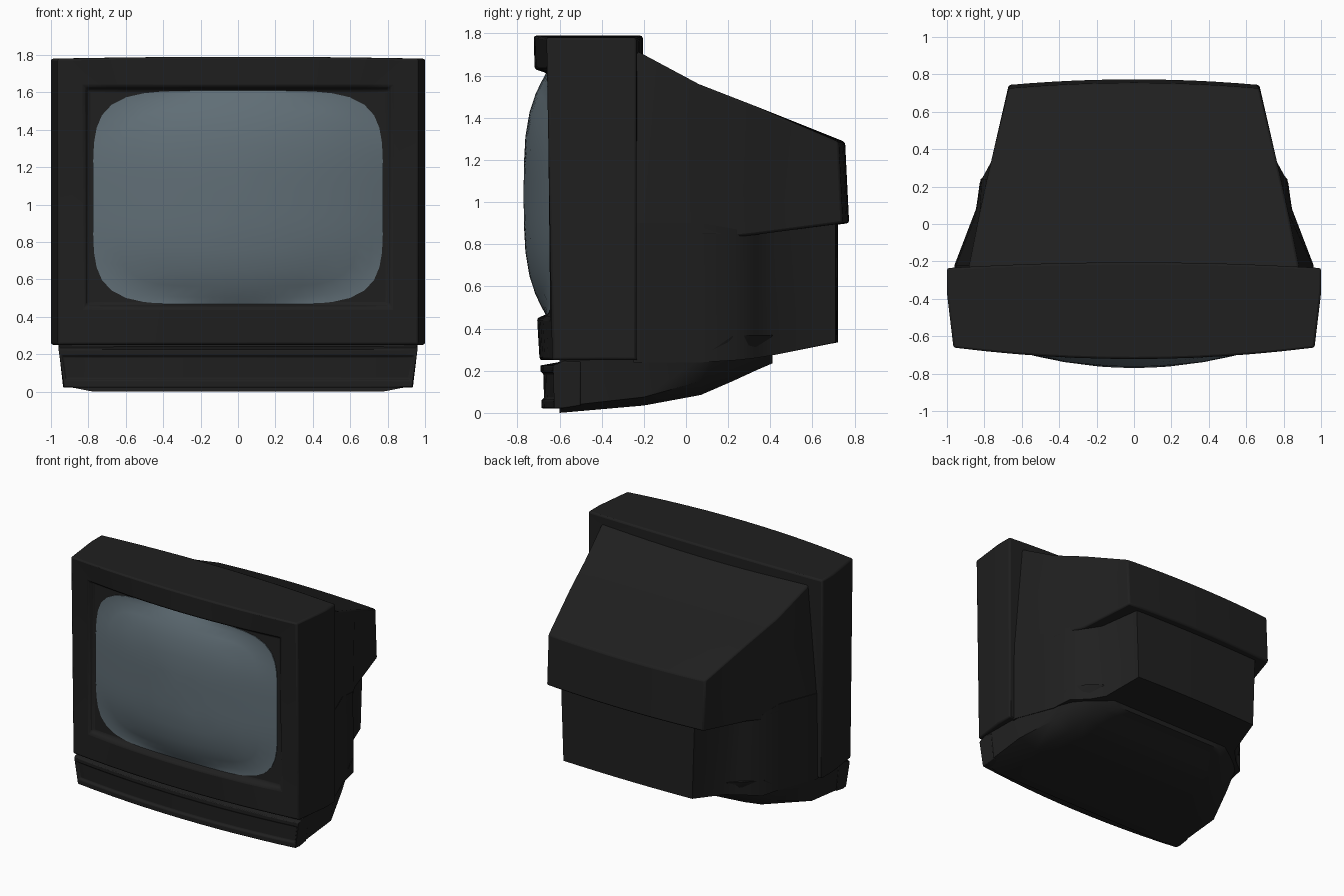
import bpy, bmesh, math

if "Cube" in bpy.data.objects:
    bpy.data.objects.remove(bpy.data.objects["Cube"])

N = 12  # segments across the width of every section


def material(name, rgb):
    m = bpy.data.materials.new(name)
    m.diffuse_color = (*rgb, 1)
    m.use_nodes = True
    m.node_tree.nodes["Principled BSDF"].inputs["Base Color"].default_value = m.diffuse_color
    return m


BLACK = material("black plastic", (0.014, 0.014, 0.014))
GLASS = material("blue grey glass", (0.118, 0.157, 0.182))


def finish(name, bm, mat, angle=30, bevel=0):
    bmesh.ops.recalc_face_normals(bm, faces=bm.faces)
    me = bpy.data.meshes.new(name)
    bm.to_mesh(me)
    bm.free()
    me.materials.append(mat)
    ob = bpy.data.objects.new(name, me)
    bpy.context.collection.objects.link(ob)
    bpy.ops.object.select_all(action='DESELECT')
    ob.select_set(True)
    bpy.context.view_layer.objects.active = ob
    bpy.ops.object.shade_smooth_by_angle(angle=math.radians(angle))
    if bevel:
        b = ob.modifiers.new("soft edges", 'BEVEL')
        b.width, b.segments = bevel, 2
        b.limit_method, b.angle_limit = 'ANGLE', math.radians(40)
    return ob


def ring(bm, y, wb, wt, zb, zt, bow=0, tilt=0, arch=0, belly=0):
    """Rectangular section: bottom row, then top row, bowed in y."""
    rows = []
    for w, z, a, drop in ((wb, zb, 0, belly), (wt, zt, arch, 0)):
        row = []
        for i in range(N + 1):
            u = 2 * i / N - 1
            k = 1 - u * u
            sag = drop * min(1, 6 * (1 - abs(u)))
            row.append(bm.verts.new((u * w, y + bow * k + tilt * (z - 1), z + a * k - sag)))
        rows.append(row)
    return rows


def loft(name, sections, mat, **kw):
    """Join sections along y and close both ends with strips."""
    bm = bmesh.new()
    rings = [ring(bm, *s) for s in sections]
    for bot, top in (rings[0], rings[-1]):
        for i in range(N):
            bm.faces.new((bot[i], bot[i + 1], top[i + 1], top[i]))
    for a, b in zip(rings, rings[1:]):
        la, lb = a[0] + a[1][::-1], b[0] + b[1][::-1]
        for i in range(len(la)):
            j = (i + 1) % len(la)
            bm.faces.new((la[i], la[j], lb[j], lb[i]))
    return finish(name, bm, mat, **kw)


# Front bezel with recessed mask around the tube
# (y, bottom half width, top half width, bottom z, top z, bow, tilt, arch)
loft("front_bezel", [
    (-0.235, 0.94, 0.94, 0.27, 1.70, 0.03),
    (-0.235, 1.0, 1.0, 0.25, 1.78, 0.03, 0, 0.01),
    (-0.37, 1.0, 1.0, 0.25, 1.78, 0, 0, 0.01),
    (-0.648, 0.965, 0.965, 0.25, 1.78, -0.06, -0.018, 0.01),
    (-0.65, 0.82, 0.82, 0.45, 1.63, -0.062, -0.01),
    (-0.62, 0.80, 0.80, 0.468, 1.612, -0.04),
], BLACK, bevel=0.012)

# Upper rear housing with the overhanging hood
loft("rear_housing_upper", [
    (-0.25, 0.955, 0.88, 0.84, 1.72),
    (-0.22, 0.955, 0.88, 0.84, 1.71),
    (0.06, 0.845, 0.825, 0.84, 1.56),
    (0.24, 0.815, 0.785, 0.835, 1.49),
    (0.33, 0.765, 0.765, 0.845, 1.455),
    (0.739, 0.67, 0.67, 0.90, 1.285, 0.03, -0.05),
], BLACK, bevel=0.012)

# Lower rear housing, narrowing below the hood
loft("rear_housing_lower", [
    (-0.25, 0.96, 0.955, 0.24, 0.90),
    (-0.22, 0.96, 0.955, 0.24, 0.90),
    (0.08, 0.845, 0.84, 0.24, 0.90),
    (0.24, 0.82, 0.815, 0.25, 0.87),
    (0.33, 0.70, 0.74, 0.26, 0.88),
    (0.42, 0.62, 0.66, 0.275, 0.90),
    (0.71, 0.55, 0.57, 0.335, 0.92, 0.012),
], BLACK, angle=40)

# Tub under the cabinet: wide at the front, tapering up to the back
tub = [  # y, bottom z, belly depth, bottom width, top width, top z
    (-0.60, 0.03, 0.03, 0.93, 0.955, 0.25),
    (-0.20, 0.075, 0.04, 0.935, 0.95, 0.25),
    (0.07, 0.15, 0.065, 0.83, 0.845, 0.26),
    (0.22, 0.23, 0.08, 0.78, 0.825, 0.365),
    (0.34, 0.28, 0.075, 0.67, 0.73, 0.37),
    (0.41, 0.30, 0.065, 0.57, 0.64, 0.37),
]
loft("base_tub", [(y, wb, wt, zb, zt, 0, 0, 0, belly) for y, zb, belly, wb, wt, zt in tub],
     BLACK, angle=45)

# Control panel with a shallow long recess
loft("control_panel", [
    (-0.50, 0.935, 0.955, 0.035, 0.245),
    (-0.58, 0.935, 0.96, 0.022, 0.245),
    (-0.65, 0.93, 0.96, 0.022, 0.225, -0.06, -0.025),
    (-0.65, 0.925, 0.945, 0.06, 0.195, -0.06, -0.025),
    (-0.637, 0.915, 0.935, 0.07, 0.185, -0.06, -0.025),
], BLACK, bevel=0.006)


# Bulging picture tube with rounded rectangular outline
def tube_screen():
    W, H, ZC, n, seg = 0.775, 0.572, 1.037, 5, 64

    def depth(u, v):
        dome = -0.77 + 0.137 * u * u + 0.107 * abs(v) ** 3.5
        mask = -0.62 - 0.04 * (1 - (u * W / 0.8) ** 2)
        return min(dome, mask - 0.005)

    bm = bmesh.new()
    loops = []
    for s, back in ((1, 0.03), (1, 0), (0.93, 0), (0.83, 0), (0.68, 0), (0.48, 0), (0.24, 0)):
        lp = []
        for i in range(seg):
            t = math.tau * i / seg
            c, d = math.cos(t), math.sin(t)
            r = s * (abs(c) ** n + abs(d) ** n) ** (-1 / n)
            u, v = r * c, r * d
            lp.append(bm.verts.new((u * W, depth(u, v) + back, ZC + v * H)))
        loops.append(lp)
    for a, b in zip(loops, loops[1:]):
        for i in range(seg):
            j = (i + 1) % seg
            bm.faces.new((a[i], a[j], b[j], b[i]))
    bm.faces.new(loops[0])
    centre = bm.verts.new((0, -0.77, ZC))
    for i in range(seg):
        bm.faces.new((loops[-1][i], loops[-1][(i + 1) % seg], centre))
    finish("screen", bm, GLASS, angle=40)


tube_screen()
